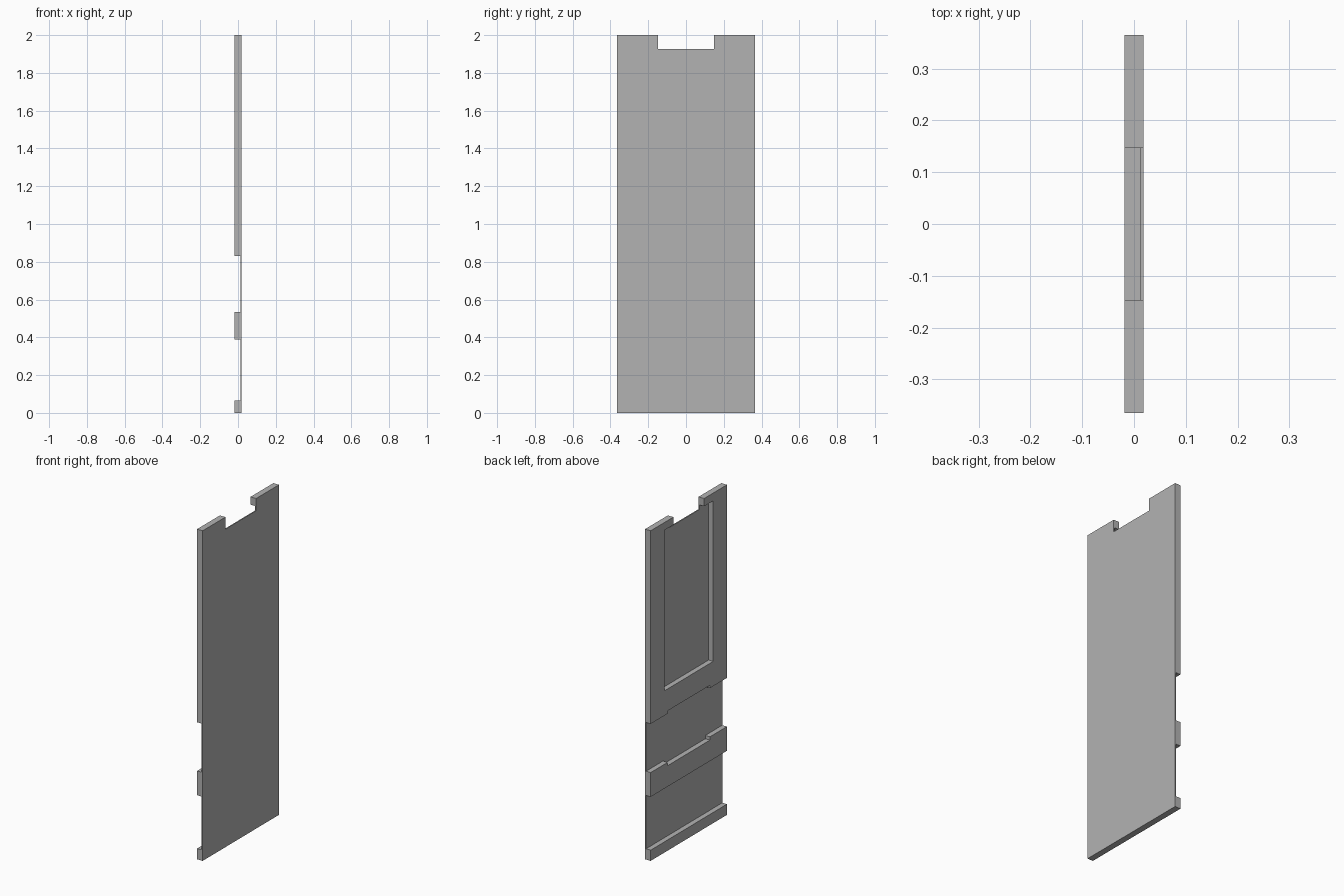
import bpy
import bmesh

if "Cube" in bpy.data.objects:
    bpy.data.objects.remove(bpy.data.objects["Cube"])

X0, X1 = -0.0187, 0.0187   # panel thickness
FLOOR = 0.0122             # depth reached by the recesses
HALF = 0.365               # half width

grey = bpy.data.materials.new("mid_grey")
grey.diffuse_color = (0.45, 0.45, 0.45, 1)
grey.use_nodes = True
grey.node_tree.nodes["Principled BSDF"].inputs["Base Color"].default_value = grey.diffuse_color


def prism(name, outline, xa, xb):
    """Extrude a (y, z) outline along x."""
    bm = bmesh.new()
    face = bm.faces.new([bm.verts.new((xa, y, z)) for y, z in outline])
    new = bmesh.ops.extrude_face_region(bm, geom=[face])["geom"]
    bmesh.ops.translate(bm, vec=(xb - xa, 0, 0),
                        verts=[v for v in new if isinstance(v, bmesh.types.BMVert)])
    bmesh.ops.recalc_face_normals(bm, faces=bm.faces)
    mesh = bpy.data.meshes.new(name)
    bm.to_mesh(mesh)
    bm.free()
    mesh.materials.append(grey)
    ob = bpy.data.objects.new(name, mesh)
    bpy.context.collection.objects.link(ob)
    return ob


def rect(h, za, zb):
    return [(-h, za), (h, za), (h, zb), (-h, zb)]


# Panel with a notch in its top edge
panel = prism("panel", [(-HALF, 0), (HALF, 0), (HALF, 2), (0.147, 2),
                        (0.147, 1.926), (-0.147, 1.926), (-0.147, 2), (-HALF, 2)], X0, X1)

# Recesses: tall window, stepped middle groove, plain lower groove
W, S = 0.45, 0.203
recesses = {
    "window_cutter": rect(0.234, 0.98, 1.953),
    "middle_groove_cutter": [(-W, 0.535), (-S, 0.535), (-S, 0.515), (S, 0.515),
                             (S, 0.535), (W, 0.535), (W, 0.83), (S, 0.83),
                             (S, 0.847), (-S, 0.847), (-S, 0.83), (-W, 0.83)],
    "lower_groove_cutter": rect(W, 0.065, 0.388),
}
bpy.context.view_layer.objects.active = panel
for name, outline in recesses.items():
    cutter = prism(name, outline, X0 - 0.05, FLOOR)
    cutter.hide_render = True
    mod = panel.modifiers.new(name, "BOOLEAN")
    mod.operation = "DIFFERENCE"
    mod.solver = "EXACT"
    mod.object = cutter
    bpy.ops.object.modifier_apply(modifier=mod.name)
    bpy.data.objects.remove(cutter)
